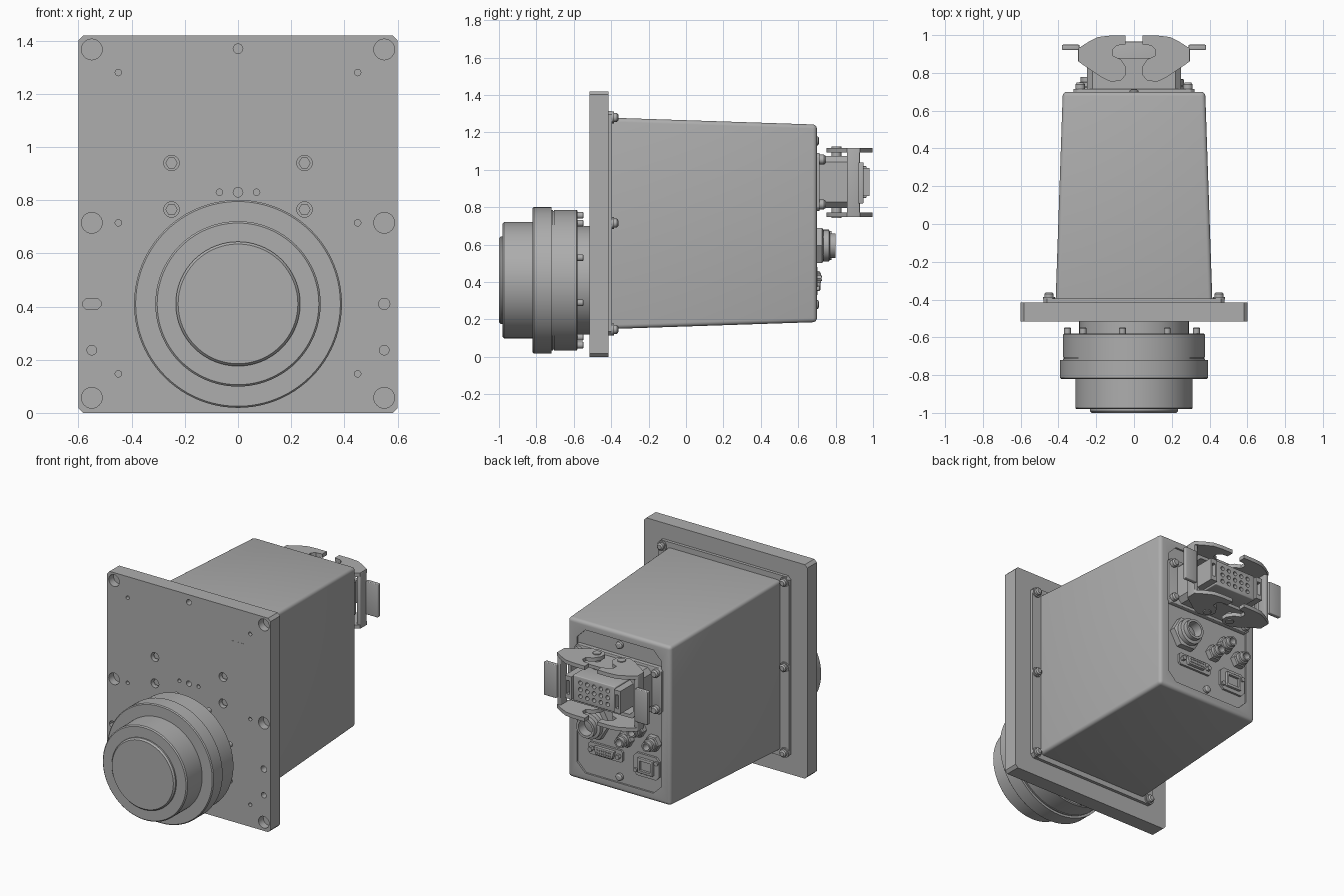
import bpy, bmesh, math

old = bpy.data.objects.get("Cube")
if old:
    bpy.data.objects.remove(old, do_unlink=True)

GREY = (0.42, 0.42, 0.42, 1)
metal = bpy.data.materials.new("plain_grey")
metal.use_nodes = True
metal.diffuse_color = GREY
metal.node_tree.nodes["Principled BSDF"].inputs["Base Color"].default_value = GREY


def activate(ob):
    bpy.ops.object.select_all(action='DESELECT')
    ob.select_set(True)
    bpy.context.view_layer.objects.active = ob


def finish(name, bm, bevel=0, segments=3):
    bmesh.ops.recalc_face_normals(bm, faces=bm.faces[:])
    me = bpy.data.meshes.new(name)
    bm.to_mesh(me)
    bm.free()
    me.materials.append(metal)
    ob = bpy.data.objects.new(name, me)
    bpy.context.collection.objects.link(ob)
    activate(ob)
    if bevel:
        mod = ob.modifiers.new("edge", 'BEVEL')
        mod.width, mod.segments = bevel, segments
        mod.limit_method = 'ANGLE'
        bpy.ops.object.modifier_apply(modifier=mod.name)
    bpy.ops.object.shade_smooth_by_angle(angle=math.radians(35))
    return ob


def cut(ob, cutter):
    cutter.hide_render = True
    activate(ob)
    mod = ob.modifiers.new("cut", 'BOOLEAN')
    mod.operation, mod.solver, mod.object = 'DIFFERENCE', 'EXACT', cutter
    bpy.ops.object.modifier_apply(modifier=mod.name)
    bpy.data.objects.remove(cutter, do_unlink=True)
    bpy.ops.object.shade_smooth_by_angle(angle=math.radians(35))


def turned(name, profile, centres, sides=24):
    """Revolve (radius, y) points about the y direction at each (x, z)."""
    bm = bmesh.new()
    for cx, cz in centres:
        rings = []
        for r, y in profile:
            ring = []
            for i in range(sides):
                a = math.tau * i / sides
                ring.append(bm.verts.new((cx + r * math.cos(a), y, cz + r * math.sin(a))))
            rings.append(ring)
        for a, b in zip(rings, rings[1:]):
            for i in range(sides):
                j = (i + 1) % sides
                bm.faces.new((a[i], a[j], b[j], b[i]))
        bm.faces.new(rings[0])
        bm.faces.new(rings[-1])
    return finish(name, bm)


def prism(name, outline, axis, lo, hi, bevel=0):
    """Extrude an (x, z) outline along y, or an (x, y) outline along z."""
    bm = bmesh.new()
    place = (lambda p, d: (p[0], d, p[1])) if axis == 'y' else (lambda p, d: (p[0], p[1], d))
    a = [bm.verts.new(place(p, lo)) for p in outline]
    b = [bm.verts.new(place(p, hi)) for p in outline]
    bm.faces.new(a)
    bm.faces.new(b)
    for i in range(len(a)):
        j = (i + 1) % len(a)
        bm.faces.new((a[i], a[j], b[j], b[i]))
    return finish(name, bm, bevel)


def rect(cx, cz, w, h, c=0):
    """Rectangle outline, with corners cut by c."""
    if not c:
        return [(cx + sx * w, cz + sz * h) for sx, sz in ((-1, -1), (1, -1), (1, 1), (-1, 1))]
    return [(cx + x, cz + z) for x, z in (
        (-w, c - h), (c - w, -h), (w - c, -h), (w, c - h),
        (w, h - c), (w - c, h), (c - w, h), (-w, h - c))]


def pairs(x, *heights):
    return [(s * x, z) for z in heights for s in (-1, 1)]


# Mounting plate with blind holes
FRONT, REAR = -0.515, -0.415
plate = prism("mounting_plate", rect(0, 0.71, 0.6, 0.71, 0.018), 'y', FRONT, REAR)
holes = [
    (0.039, pairs(0.55, 1.367, 0.715, 0.057)),
    (0.029, pairs(0.25, 0.94, 0.765)),
    (0.018, pairs(0.55, 0.236) + [(0, 1.37), (0, 0.83)]),
    (0.021, [(0.55, 0.41)]),
    (0.012, pairs(0.45, 1.28, 0.715, 0.147) + pairs(0.07, 0.83)),
]
for radius, spots in holes:
    cut(plate, turned("hole_cutter", [(radius, FRONT - 0.1), (radius, FRONT + 0.05)], spots))
cut(plate, prism("slot_cutter", rect(-0.55, 0.41, 0.035, 0.021, 0.014), 'y',
                 FRONT - 0.1, FRONT + 0.05))
turned("hex_plugs", [(0.023, FRONT + 0.02), (0.023, FRONT + 0.06)], pairs(0.25, 0.94, 0.765), 6)

# Fine corner mark on the plate
prism("mark_across", rect(0.365, 1.2, 0.045, 0.002), 'y', FRONT - 0.001, FRONT + 0.01)
prism("mark_down", rect(0.32, 1.155, 0.002, 0.045), 'y', FRONT - 0.001, FRONT + 0.01)

# Round front drum
DRUM_Z = 0.41
turned("front_drum", [
    (0.225, -1.0), (0.234, -0.99), (0.234, -0.98), (0.304, -0.98), (0.311, -0.973),
    (0.311, -0.82), (0.385, -0.82), (0.391, -0.814), (0.391, -0.72), (0.376, -0.72),
    (0.376, -0.712), (0.371, -0.712), (0.371, -0.706), (0.376, -0.706),
    (0.376, -0.585), (0.37, -0.58), (0.29, -0.58), (0.29, FRONT + 0.005)],
    [(0, DRUM_Z)], 96)
ring = [math.radians(20 + 40 * k) for k in range(9)]
turned("drum_bolts", [(0.018, -0.59), (0.018, -0.552), (0.014, -0.548)],
       [(0.352 * math.cos(a), DRUM_Z + 0.352 * math.sin(a)) for a in ring], 12)

# Housing flange and its screws
prism("housing_flange", rect(0, 0.715, 0.48, 0.6, 0.02), 'y', REAR - 0.005, -0.395)
turned("flange_washers", [(0.032, -0.4), (0.032, -0.386)], pairs(0.45, 1.28, 0.715, 0.147))
turned("flange_screws", [(0.024, -0.39), (0.024, -0.37), (0.015, -0.362)],
       pairs(0.45, 1.28, 0.715, 0.147), 12)

# Tapered housing
BACK = 0.70
bm = bmesh.new()
bmesh.ops.create_cube(bm, size=1)
for v in bm.verts:
    rear = v.co.y > 0
    half_x, half_z = (0.377, 0.528) if rear else (0.416, 0.566)
    v.co = (math.copysign(half_x, v.co.x), BACK if rear else -0.44,
            0.714 + math.copysign(half_z, v.co.z))
housing = finish("housing", bm, 0.022, 4)
cut(housing, prism("panel_cutter", rect(0, 0.715, 0.31, 0.475, 0.06), 'y', BACK - 0.012, BACK + 0.1))
SEAT = BACK - 0.02
turned("panel_screws", [(0.024, SEAT), (0.024, 0.705), (0.014, 0.712)], [(0, 1.155), (0, 0.28)], 12)

# Large rear connector: foot, shell, contact insert
MID = 0.935
prism("connector_foot", rect(0, MID, 0.32, 0.155, 0.02), 'y', SEAT, 0.715, 0.004)
turned("connector_bolts", [(0.026, 0.71), (0.026, 0.738), (0.018, 0.748)],
       pairs(0.285, MID - 0.12, MID + 0.12), 12)
shell = prism("connector_shell", rect(0, MID, 0.25, 0.138, 0.03), 'y', 0.7, 0.88)
cut(shell, prism("shell_cutter", rect(0, MID, 0.228, 0.116, 0.025), 'y', 0.78, 1.1))
insert = prism("contact_insert", rect(0, MID, 0.155, 0.085), 'y', 0.77, 0.965, 0.006)
for z in (-0.045, 0.0, 0.045):
    spots = [(0.05 * k, MID + z) for k in (-2, -1, 0, 1, 2)]
    cut(insert, turned("contact_cutter", [(0.014, 0.93), (0.014, 1.1)], spots, 12))
for s in (-1, 1):
    guard = prism("insert_end_guard", rect(s * 0.18, MID, 0.024, 0.075), 'y', 0.77, 0.98)
    cut(guard, prism("guard_cutter", rect(s * 0.18, MID, 0.012, 0.045), 'y', 0.86, 1.1))

# Locking levers on both sides of the connector
lever = [(0.295, 0.93), (0.24, 0.965), (0.19, 0.99), (0.13, 0.997), (0.046, 0.997),
         (0.046, 0.95), (0.09, 0.945), (0.112, 0.925), (0.112, 0.89), (0.07, 0.872),
         (0.042, 0.83), (0.042, 0.79), (0.07, 0.76), (0.12, 0.752), (0.17, 0.775), (0.295, 0.86)]
for s in (-1, 1):
    side = "left" if s > 0 else "right"
    outline = [(s * x, y) for x, y in lever]
    prism(side + "_lever_top", outline, 'z', 1.093, 1.118)
    prism(side + "_lever_bottom", outline, 'z', 0.748, 0.773)
    prism(side + "_lever_band", rect(s * 0.283, 0.895, 0.013, 0.035), 'z', 0.75, 1.116, 0.005)
    prism(side + "_lever_grip", rect(s * 0.335, 0.935, 0.046, 0.014), 'z', 0.82, 1.04, 0.005)
    pivot = [(s * 0.09 + 0.026 * math.cos(math.tau * i / 16),
              0.805 + 0.026 * math.sin(math.tau * i / 16)) for i in range(16)]
    prism(side + "_lever_pivot", pivot, 'z', 0.742, 1.124)

# Large round socket
big = [(0.18, 0.595)]
turned("large_socket_nut", [(0.108, SEAT), (0.108, 0.728), (0.094, 0.736)], big, 6)
turned("large_socket", [(0.085, 0.73), (0.085, 0.765), (0.066, 0.77), (0.066, 0.8),
                        (0.05, 0.8), (0.05, 0.72)], big, 32)

# Three small round sockets
small = [(-0.05, 0.55), (-0.14, 0.64), (-0.25, 0.575)]
turned("small_socket_nuts", [(0.054, SEAT), (0.054, 0.722), (0.047, 0.728)], small, 6)
turned("small_sockets", [(0.04, 0.72), (0.04, 0.75), (0.032, 0.753), (0.032, 0.778),
                         (0.022, 0.778), (0.022, 0.73)], small, 20)

# Wide pin port
PX, PZ = 0.10, 0.42
prism("pin_port_plate", rect(PX, PZ, 0.125, 0.04, 0.012), 'y', SEAT, 0.702)
port = [(PX - 0.075, PZ + 0.026), (PX + 0.075, PZ + 0.026),
        (PX + 0.062, PZ - 0.026), (PX - 0.062, PZ - 0.026)]
prism("pin_port_body", port, 'y', SEAT, 0.722, 0.004)
turned("port_pins", [(0.005, 0.715), (0.005, 0.728)],
       [(PX + 0.016 * k, PZ + z) for z in (-0.01, 0.01) for k in range(-3, 4)], 8)
turned("port_posts", [(0.016, 0.69), (0.016, 0.725)], [(PX - 0.1, PZ), (PX + 0.1, PZ)], 6)

# Square data port
DX, DZ = -0.20, 0.405
prism("data_port_plate", rect(DX, DZ, 0.095, 0.075, 0.025), 'y', SEAT, 0.702)
data = prism("data_port_body", rect(DX, DZ, 0.055, 0.05), 'y', SEAT, 0.718, 0.004)
cut(data, prism("data_cutter", rect(DX, DZ, 0.04, 0.032), 'y', 0.695, 0.8))
turned("data_port_screws", [(0.014, 0.69), (0.014, 0.714)],
       [(DX - 0.076, DZ + 0.04), (DX + 0.076, DZ - 0.04)], 12)
